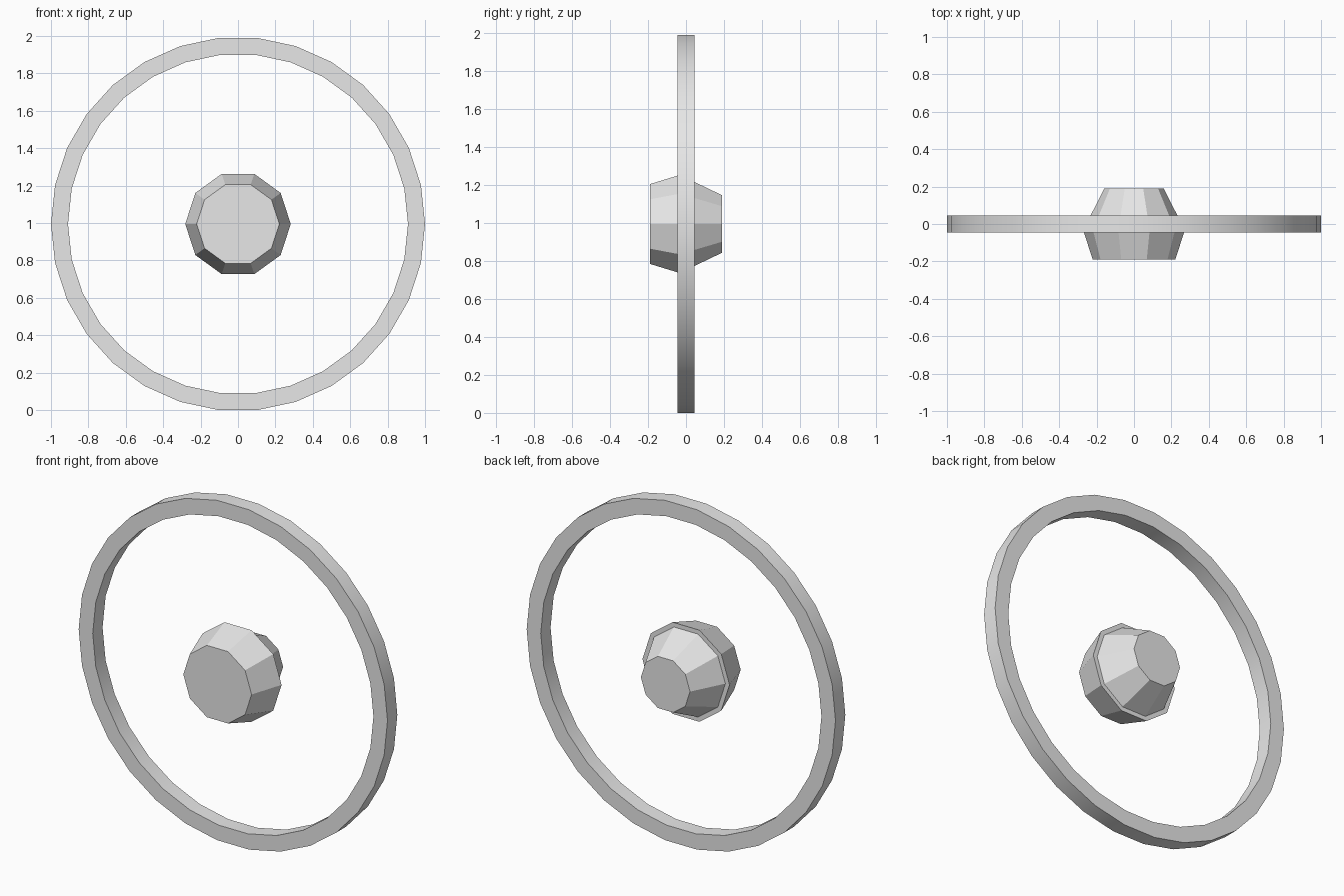
import bpy
import bmesh
from math import cos, sin, pi, radians

cube = bpy.data.objects.get("Cube")
if cube:
    bpy.data.objects.remove(cube, do_unlink=True)

RIM_SIDES = 30
HUB_SIDES = 10
CENTRE_Z = cos(pi / RIM_SIDES)  # rim rests on a flat facet

grey = bpy.data.materials.new("light grey")
grey.use_nodes = True
grey.diffuse_color = (0.8, 0.8, 0.8, 1)
grey.node_tree.nodes["Principled BSDF"].inputs["Base Color"].default_value = grey.diffuse_color


def lathe(name, profile, sides, closed):
    """Turn (radius, y) points about the y axis; open profiles get end caps."""
    bm = bmesh.new()
    loops = []
    for radius, y in profile:
        angles = [2 * pi * i / sides for i in range(sides)]
        loops.append([bm.verts.new((radius * cos(a), y, radius * sin(a))) for a in angles])
    pairs = list(zip(loops, loops[1:]))
    if closed:
        pairs.append((loops[-1], loops[0]))
    else:
        bm.faces.new(loops[0])
        bm.faces.new(loops[-1])
    for a, b in pairs:
        for i in range(sides):
            j = (i + 1) % sides
            bm.faces.new((a[i], a[j], b[j], b[i]))
    bmesh.ops.recalc_face_normals(bm, faces=bm.faces)
    mesh = bpy.data.meshes.new(name)
    bm.to_mesh(mesh)
    bm.free()
    mesh.materials.append(grey)
    obj = bpy.data.objects.new(name, mesh)
    obj.location.z = CENTRE_Z
    bpy.context.collection.objects.link(obj)
    return obj


# Rim: thin square-section hoop, smooth around, sharp at its corners
rim = lathe("rim", [(1, -0.0455), (1, 0.0455), (0.909, 0.0455), (0.909, -0.0455)],
            RIM_SIDES, True)
bpy.ops.object.select_all(action='DESELECT')
rim.select_set(True)
bpy.context.view_layer.objects.active = rim
bpy.ops.object.shade_smooth_by_angle(angle=radians(30))

# Hub: faceted wide front cone, small step, then narrower back cone
lathe("hub", [(0.221, -0.19), (0.282, 0), (0.255, 0), (0.159, 0.19)], HUB_SIDES, False)
